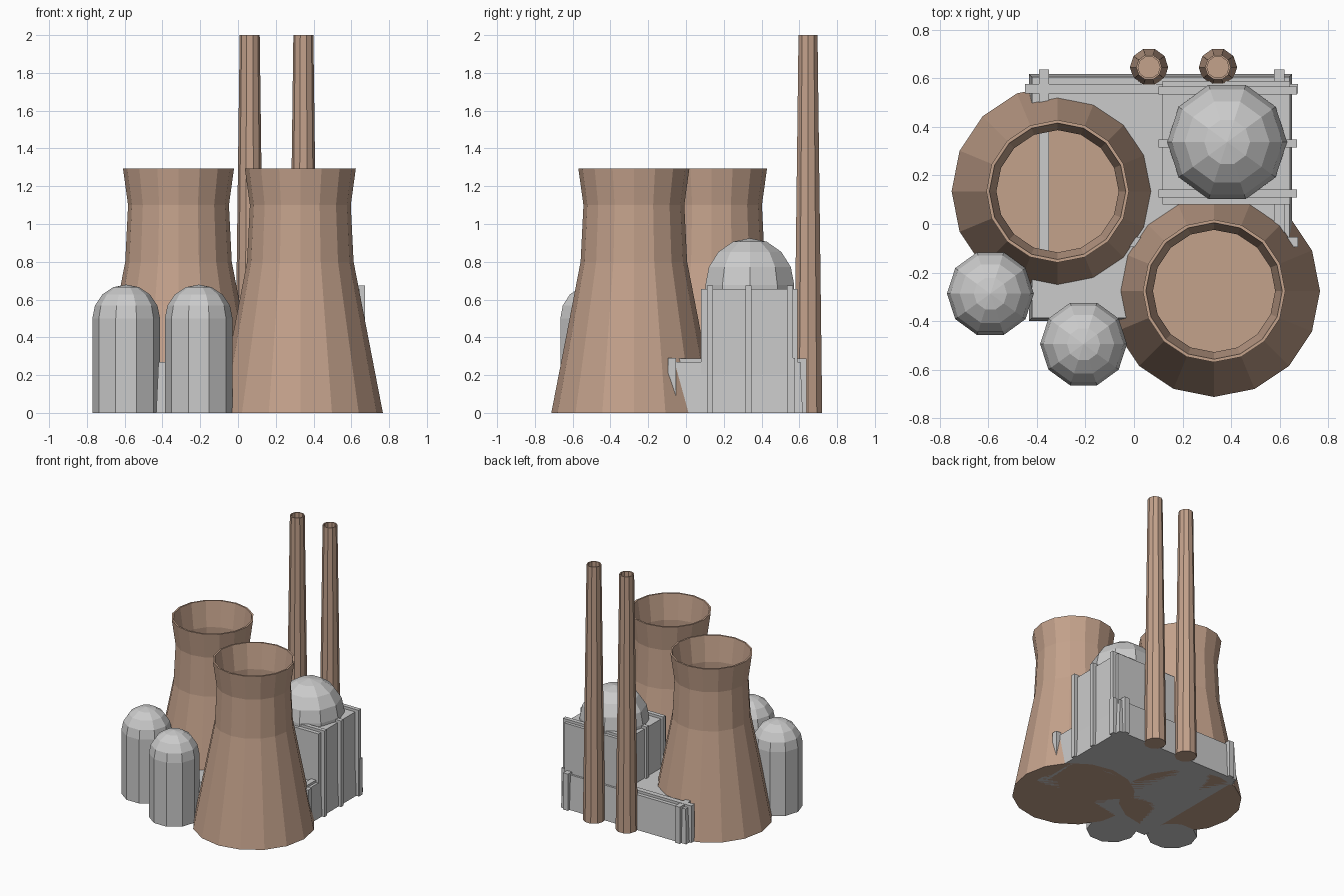
import bpy, bmesh, math

if "Cube" in bpy.data.objects:
    bpy.data.objects.remove(bpy.data.objects["Cube"])

brown = bpy.data.materials.new("brown_concrete")
brown.diffuse_color = (0.55, 0.36, 0.26, 1)
brown.use_nodes = True
brown.node_tree.nodes["Principled BSDF"].inputs["Base Color"].default_value = brown.diffuse_color


def finish(name, bm, mat=None):
    bmesh.ops.recalc_face_normals(bm, faces=bm.faces)
    mesh = bpy.data.meshes.new(name)
    bm.to_mesh(mesh)
    bm.free()
    obj = bpy.data.objects.new(name, mesh)
    bpy.context.collection.objects.link(obj)
    if mat:
        mesh.materials.append(mat)
    return obj


def lathe(name, profile, sides, x, y, mat=None):
    """Flat-sided turned shape; the profile starts and ends on the axis."""
    bm = bmesh.new()
    rings = []
    for r, z in profile:
        if r == 0:
            rings.append([bm.verts.new((x, y, z))] * sides)
        else:
            angles = [2 * math.pi * i / sides for i in range(sides)]
            rings.append([bm.verts.new((x + r * math.cos(a), y + r * math.sin(a), z)) for a in angles])
    for low, high in zip(rings, rings[1:]):
        for i in range(sides):
            j = (i + 1) % sides
            corners = list(dict.fromkeys((low[i], low[j], high[j], high[i])))
            bm.faces.new(corners)
    return finish(name, bm, mat)


def box(name, x0, x1, y0, y1, z0, z1, inset=0):
    """Box between limits, with the top optionally drawn in."""
    bm = bmesh.new()
    bmesh.ops.create_cube(bm, size=1)
    for v in bm.verts:
        d = inset if v.co.z > 0 else 0
        v.co = (x0 + d if v.co.x < 0 else x1 - d,
                y0 + d if v.co.y < 0 else y1 - d,
                z0 if v.co.z < 0 else z1)
    return finish(name, bm)


def domed_tank(name, x, y, r, z0, z1):
    dome = [(r * math.cos(k * math.pi / 8), z1 + r * math.sin(k * math.pi / 8)) for k in range(4)]
    lathe(name, [(0, z0), (r, z0)] + dome + [(0, z1 + r)], 10, x, y)


# Cooling towers: hollow waisted shells with a low inner floor
for name, x, y, floor in (("cooling_tower_back", -0.315, 0.135, 0.28),
                          ("cooling_tower_front", 0.33, -0.276, 0.30)):
    lathe(name, [(0, 0), (0.437, 0), (0.282, 0.8), (0.267, 1.1), (0.294, 1.295),
                 (0.281, 1.295), (0.252, 1.1), (0.266, 0.8), (0.362, floor), (0, floor)],
          16, x, y, brown)

# Tall tapered chimneys with open tops
for name, x in (("chimney_left", 0.062), ("chimney_right", 0.346)):
    lathe(name, [(0, 0), (0.079, 0), (0.053, 2), (0.045, 2), (0.045, 1.9), (0, 1.9)],
          10, x, 0.646, brown)

# Storage tanks and the reactor dome
domed_tank("storage_tank_left", -0.592, -0.287, 0.179, 0, 0.5)
domed_tank("storage_tank_right", -0.208, -0.495, 0.179, 0, 0.5)
domed_tank("reactor_dome", 0.384, 0.338, 0.247, 0.5, 0.678)

# Low hall and the taller reactor block
box("low_hall", -0.433, 0.652, -0.4, 0.618, 0, 0.27, 0.012)
box("reactor_block", 0.117, 0.643, 0.08, 0.59, 0.1, 0.655)

# Ribs wrapping over the reactor block
for i, y in enumerate((0.126, 0.332, 0.55)):
    box(f"block_rib_{i + 1}", 0.1, 0.672, y - 0.016, y + 0.016, 0, 0.675)

# Ribs wrapping over the low hall
box("hall_rib_back", -0.45, 0.676, 0.537, 0.577, 0, 0.29)
box("hall_rib_middle", -0.03, 0.676, -0.095, -0.053, 0, 0.29)
box("hall_rib_left", -0.392, -0.35, -0.18, 0.637, 0, 0.288)
box("hall_rib_right", 0.578, 0.62, -0.25, 0.637, 0, 0.288)
